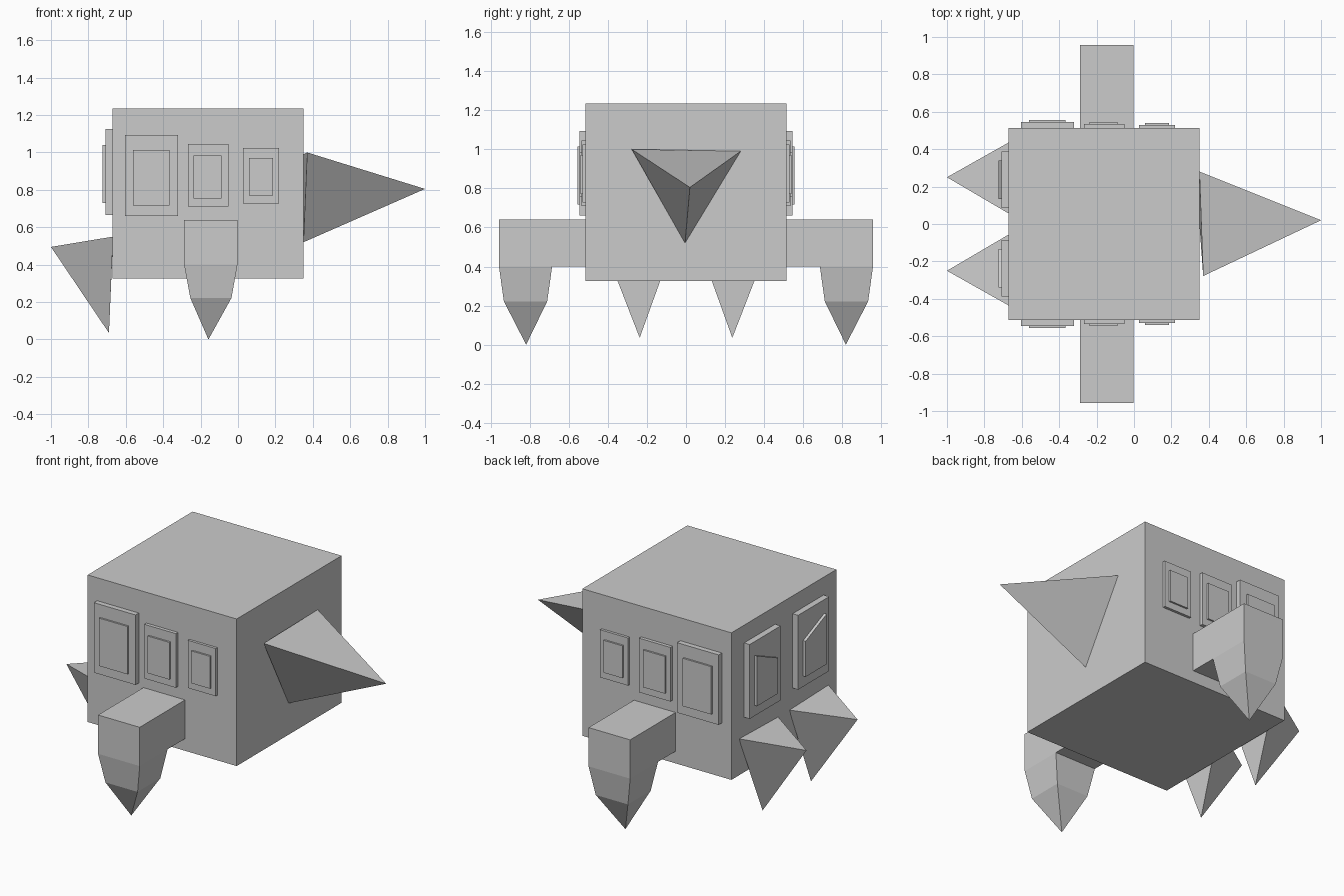
import bpy

if "Cube" in bpy.data.objects:
    bpy.data.objects.remove(bpy.data.objects["Cube"])

FRONT_X, BACK_X, SIDE_Y = 0.35, -0.67, 0.513


def make(name, verts, faces, mirror=False):
    """Mesh object, optionally mirrored across the y = 0 plane."""
    me = bpy.data.meshes.new(name)
    me.from_pydata(verts, [], faces)
    me.update()
    ob = bpy.data.objects.new(name, me)
    bpy.context.collection.objects.link(ob)
    if mirror:
        m = ob.modifiers.new("Mirror", 'MIRROR')
        m.use_axis = (False, True, False)
        m.use_mirror_merge = False
    return ob


def box(name, x, y, z, mirror=False):
    v = [(a, b, c) for c in z for b in y for a in x]
    f = [(0, 2, 3, 1), (4, 5, 7, 6), (0, 1, 5, 4), (2, 6, 7, 3), (0, 4, 6, 2), (1, 3, 7, 5)]
    return make(name, v, f, mirror)


def spike(name, a, b, c, tip, mirror=False):
    """Three-sided pyramid; a, b, c run counter-clockwise seen from the tip."""
    return make(name, [a, b, c, tip], [(0, 2, 1), (0, 1, 3), (1, 2, 3), (2, 0, 3)], mirror)


# Main block body
box("body", (BACK_X, FRONT_X), (-SIDE_Y, SIDE_Y), (0.325, 1.235))

# Pointed nose
spike("nose", (0.37, -0.278, 1.0), (FRONT_X, -0.005, 0.52), (FRONT_X, 0.28, 0.99),
      (1.0, 0.02, 0.805))

# Rear hanging spikes
spike("rear_spike", (-0.668, 0.437, 0.55), (-0.69, 0.237, 0.035), (-0.668, 0.055, 0.54),
      (-1.0, 0.25, 0.495), mirror=True)

# Side arms, each with a tapering leg below its outer end
X0, X1, Y0, YM, Y1 = -0.288, -0.003, SIDE_Y, 0.685, 0.957
verts = [(x, y, z) for z in (0.64, 0.40) for x, y in
         ((X0, Y0), (X1, Y0), (X1, YM), (X0, YM), (X1, Y1), (X0, Y1))]
verts += [(-0.255, 0.71, 0.222), (-0.035, 0.71, 0.222),
          (-0.035, 0.932, 0.222), (-0.255, 0.932, 0.222), (-0.158, 0.818, 0.0)]
faces = [(0, 1, 2, 4, 5, 3), (0, 6, 7, 1), (6, 9, 8, 7),
         (1, 7, 8, 10, 4, 2), (4, 10, 11, 5), (0, 3, 5, 11, 9, 6)]
ring, low = (9, 8, 10, 11), (12, 13, 14, 15)
for i in range(4):
    j = (i + 1) % 4
    faces += [(ring[i], low[i], low[j], ring[j]), (low[i], 16, low[j])]
make("arm_and_leg", verts, faces, mirror=True)

# Side windows: frame x, frame z, pane x, pane z, frame depth
side_windows = [
    ((-0.605, -0.32), (0.66, 1.093), (-0.562, -0.367), (0.717, 1.013), 0.032),
    ((-0.267, -0.052), (0.71, 1.045), (-0.237, -0.087), (0.755, 0.985), 0.021),
    ((0.027, 0.218), (0.728, 1.023), (0.058, 0.187), (0.77, 0.97), 0.016),
]
for fx, fz, px, pz, d in side_windows:
    box("side_window_frame", fx, (SIDE_Y, SIDE_Y + d), fz, mirror=True)
    box("side_window_pane", px, (SIDE_Y + d, SIDE_Y + d + 0.011), pz, mirror=True)

# Rear windows; the pane tops slope down toward the middle
box("rear_window_frame", (-0.708, BACK_X), (0.085, 0.388), (0.665, 1.125), mirror=True)
pane = box("rear_window_pane", (-0.725, -0.708), (0.135, 0.34), (0.73, 1.04), mirror=True)
for v in pane.data.vertices:
    if v.co.z > 1.0 and v.co.y < 0.2:
        v.co.z = 0.95
